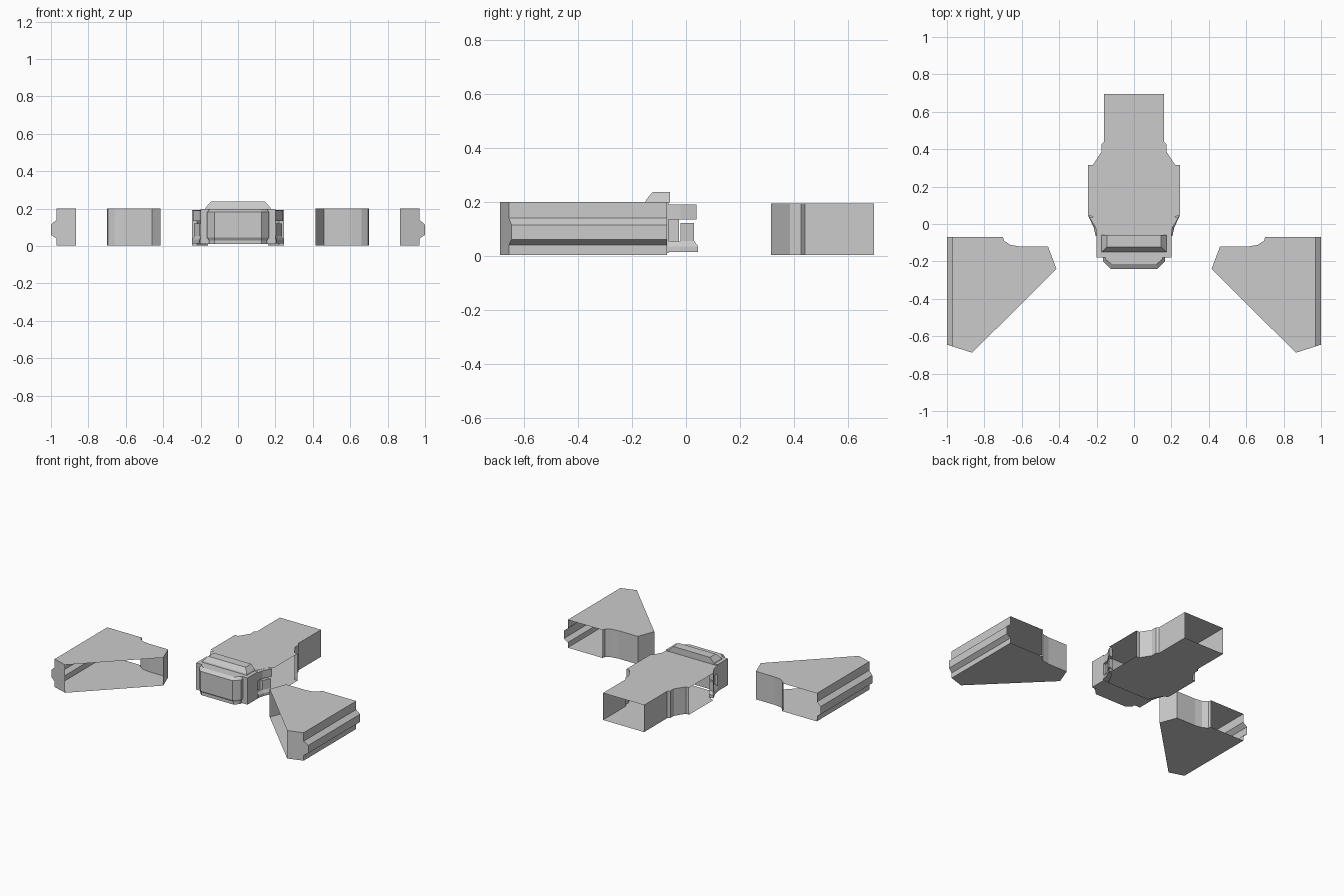
import bpy, bmesh

if "Cube" in bpy.data.objects:
    bpy.data.objects.remove(bpy.data.objects["Cube"])


def make(name, bm, mirror=False):
    bmesh.ops.remove_doubles(bm, verts=bm.verts, dist=1e-4)
    bmesh.ops.recalc_face_normals(bm, faces=bm.faces)
    me = bpy.data.meshes.new(name)
    bm.to_mesh(me)
    bm.free()
    ob = bpy.data.objects.new(name, me)
    bpy.context.collection.objects.link(ob)
    if mirror:
        mod = ob.modifiers.new("mirror", 'MIRROR')
        mod.use_axis[0] = True
        mod.use_mirror_merge = False
    return ob


def face(bm, pts):
    bm.faces.new([bm.verts.new(p) for p in pts])


def wall(bm, path, z0, z1):
    for a, b in zip(path, path[1:]):
        face(bm, [(*a, z0), (*b, z0), (*b, z1), (*a, z1)])


def loft(bm, rings):
    """Closed solid through stacked (outline, z) rings."""
    for (p, z), (q, w) in zip(rings, rings[1:]):
        n = len(p)
        for i in range(n):
            j = (i + 1) % n
            face(bm, [(*p[i], z), (*p[j], z), (*q[j], w), (*q[i], w)])
    for p, z in (rings[0], rings[-1]):
        face(bm, [(x, y, z) for x, y in p])


def both(half):
    """Right-hand outline completed by its mirror image."""
    return half + [(-x, y) for x, y in reversed(half)]


def prism(name, outline, z0, z1, mirror=False):
    bm = bmesh.new()
    loft(bm, [(outline, z0), (outline, z1)])
    return make(name, bm, mirror)


# Side branches: open-ended shells, mirrored
back = [(0.70, -0.07), (0.695, -0.09), (0.66, -0.112), (0.61, -0.12),
        (0.46, -0.12), (0.415, -0.24)]
nose = [(0.865, -0.688), (0.97, -0.655)]
profile = [(0.97, 0.003), (0.97, 0.04), (1.0, 0.06), (1.0, 0.115),
           (0.97, 0.14), (0.97, 0.20)]
bm = bmesh.new()
plan = [(0.97, -0.07)] + back + nose
for z in (0.003, 0.20):
    face(bm, [(x, y, z) for x, y in plan])
wall(bm, back, 0.003, 0.20)


def front_y(x):
    return -0.655 + (x - 0.97) * 0.33


for (x, z), (u, w) in zip(profile, profile[1:]):
    face(bm, [(x, front_y(x), z), (u, front_y(u), w), (u, -0.07, w), (x, -0.07, z)])
face(bm, [(0.865, -0.688, 0.003)] + [(x, front_y(x), z) for x, z in profile]
     + [(0.865, -0.688, 0.20)])
make("side_branch", bm, True)

# Main body: roof and floor plates with rear walls, open at sides and back
rear = [(0.245, 0.315), (0.22, 0.315), (0.175, 0.385), (0.175, 0.425),
        (0.16, 0.44), (0.16, 0.695)]
fore = [(0.165, -0.06), (0.185, -0.02), (0.22, 0.04), (0.245, 0.045)]
bm = bmesh.new()
for z in (0.003, 0.193):
    face(bm, [(x, y, z) for x, y in both(fore + rear)])
for s in (1, -1):
    wall(bm, [(s * x, y) for x, y in rear], 0.003, 0.193)
make("main_body", bm)

# Front head: wide collar, chamfered nose, raised cap
prism("front_collar", both([(0.20, -0.18), (0.20, -0.065)]), 0.01, 0.198)
bm = bmesh.new()
tip = both([(0.125, -0.24), (0.165, -0.20), (0.165, -0.175)])
low = both([(0.125, -0.23), (0.155, -0.20), (0.155, -0.175)])
loft(bm, [(low, 0.01), (low, 0.03), (tip, 0.045), (tip, 0.182),
          (both([(0.12, -0.215), (0.15, -0.19), (0.155, -0.175)]), 0.198)])
make("front_nose", bm)
bm = bmesh.new()
loft(bm, [(both([(0.175, -0.15), (0.175, -0.06)]), 0.198),
          (both([(0.172, -0.148), (0.172, -0.06)]), 0.207),
          (both([(0.145, -0.123), (0.145, -0.06)]), 0.237)])
make("raised_cap", bm)

# Side latches between head and body: upper lip, middle block, sloped sill
lip = [(0.16, -0.065), (0.20, -0.065), (0.205, -0.02), (0.24, 0.038), (0.21, 0.038)]
prism("upper_lip", lip, 0.135, 0.19, True)
prism("latch_block", [(0.17, -0.02), (0.205, -0.02), (0.235, 0.03), (0.205, 0.03)],
      0.055, 0.122, True)
prism("recess_wall", [(0.165, -0.065), (0.18, -0.065), (0.19, -0.025), (0.175, -0.025)],
      0.05, 0.135, True)
bm = bmesh.new()
sill = [(0.16, -0.065), (0.205, -0.065), (0.215, -0.02), (0.245, 0.045), (0.21, 0.045)]
top = [(0.16, -0.065), (0.195, -0.065), (0.20, -0.02), (0.23, 0.03), (0.205, 0.03)]
loft(bm, [(sill, 0.015), (sill, 0.035), (top, 0.055)])
make("lower_sill", bm, True)
